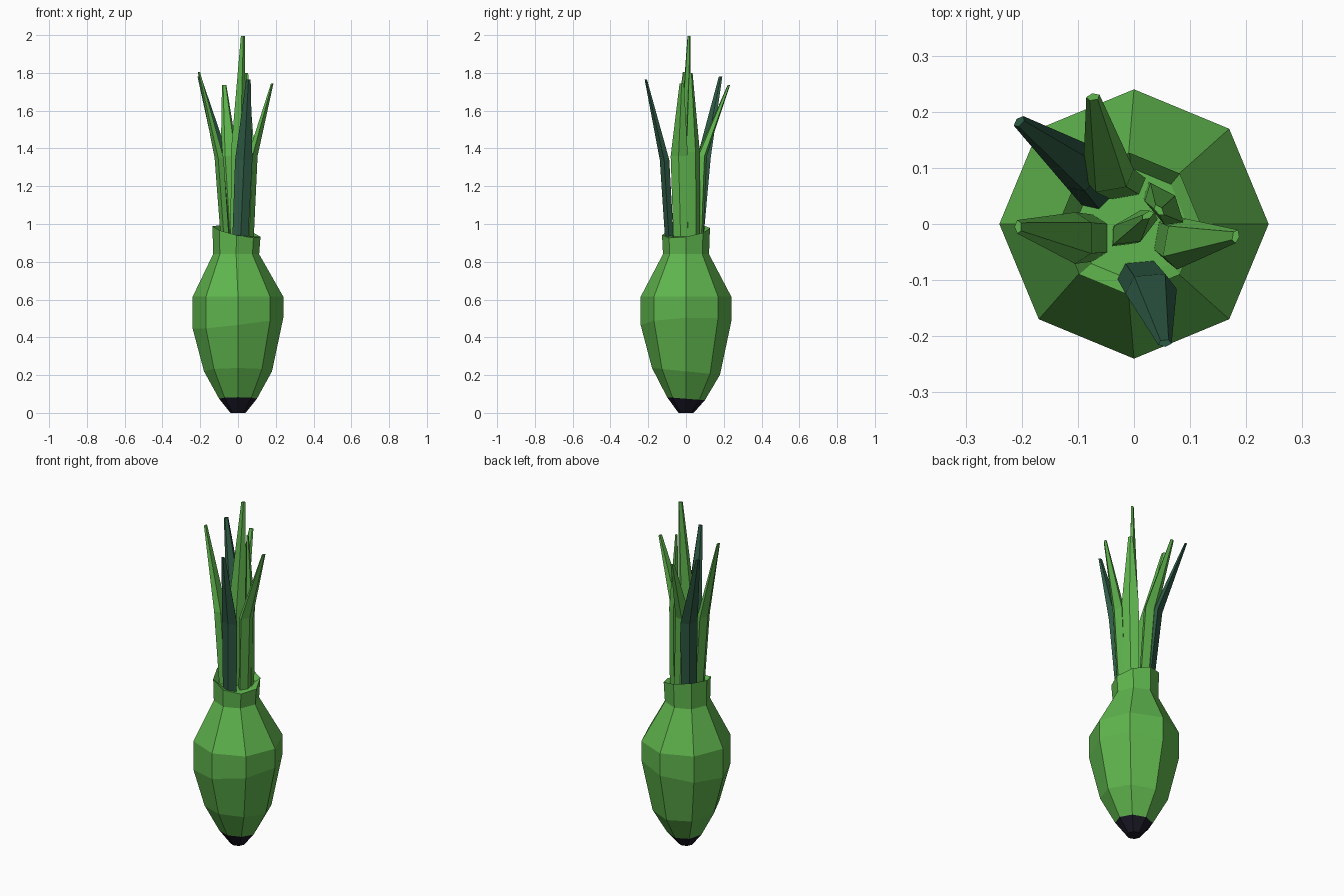
import bpy, bmesh, math
from mathutils import Vector

if "Cube" in bpy.data.objects:
    bpy.data.objects.remove(bpy.data.objects["Cube"])


def material(name, rgb):
    m = bpy.data.materials.new(name)
    m.diffuse_color = (*rgb, 1)
    m.use_nodes = True
    m.node_tree.nodes["Principled BSDF"].inputs["Base Color"].default_value = m.diffuse_color
    return m


GREEN = material("fresh green", (0.115, 0.46, 0.075))
DARK = material("deep blue green", (0.028, 0.105, 0.06))
BLACK = material("dark root", (0.011, 0.010, 0.020))


def loft(name, rings, mats, dark_below=0):
    """Skin closed rings of equal point count, capping both ends."""
    bm = bmesh.new()
    rows = [[bm.verts.new(p) for p in r] for r in rings]
    n = len(rows[0])
    bm.faces.new(rows[0][::-1])
    for i, (a, b) in enumerate(zip(rows, rows[1:])):
        for k in range(n):
            f = bm.faces.new((a[k], a[(k + 1) % n], b[(k + 1) % n], b[k]))
            f.material_index = 0
            if i < dark_below:
                f.material_index = 1
    bm.faces.new(rows[-1])
    bmesh.ops.recalc_face_normals(bm, faces=bm.faces)
    bm.faces.ensure_lookup_table()
    if dark_below:
        bm.faces[0].material_index = 1
    me = bpy.data.meshes.new(name)
    bm.to_mesh(me)
    bm.free()
    for m in mats:
        me.materials.append(m)
    ob = bpy.data.objects.new(name, me)
    bpy.context.collection.objects.link(ob)
    return ob


# Bulb: eight-sided rings (radius, height, tilt x, tilt y, centre x)
profile = [
    (0.04, 0.00, 0, 0, 0),
    (0.10, 0.075, 0, -0.08, 0),
    (0.18, 0.22, 0, -0.1, 0),
    (0.24, 0.475, 0.12, 0.04, 0),
    (0.24, 0.615, 0, 0, 0),
    (0.122, 0.84, 0, 0, -0.01),
    (0.127, 0.96, -0.22, 0.15, -0.008),
    (0.10, 0.935, 0, 0, -0.005),
]
rings = []
for r, z, tx, ty, cx in profile:
    ring = []
    for k in range(8):
        a = k * math.pi / 4
        x, y = r * math.cos(a), r * math.sin(a)
        ring.append((x + cx, y, z + tx * x + ty * y))
    rings.append(ring)
loft("bulb", rings, [GREEN, BLACK], dark_below=1)


# Leaves: base, bend and tip centres, facing angle, material
leaves = [
    ("back_left_leaf", (-0.06, 0.06, 0.93), (-0.085, 0.095, 1.35), (-0.205, 0.183, 1.78), 135, DARK),
    ("back_leaf", (-0.02, 0.07, 0.93), (-0.045, 0.085, 1.36), (-0.073, 0.227, 1.735), 100, GREEN),
    ("left_leaf", (-0.07, -0.025, 0.93), (-0.10, -0.025, 1.35), (-0.207, -0.005, 1.805), 180, GREEN),
    ("front_leaf", (0.012, -0.09, 0.935), (0.03, -0.115, 1.34), (0.055, -0.213, 1.765), 275, DARK),
    ("right_leaf", (0.062, -0.025, 0.93), (0.08, -0.035, 1.36), (0.182, -0.022, 1.745), 350, GREEN),
    ("centre_leaf", (-0.005, -0.015, 0.93), (0.0, -0.01, 1.38), (0.025, 0.015, 1.995), 300, GREEN),
    ("inner_leaf", (0.05, 0.04, 0.93), (0.055, 0.035, 1.38), (0.045, 0.025, 1.80), 40, GREEN),
]
for name, base, bend, tip, deg, mat in leaves:
    a = math.radians(deg)
    out = Vector((math.cos(a), math.sin(a), 0))
    side = Vector((-out.y, out.x, 0))
    sections = []
    for c, w, t in ((base, 0.042, 0.022), (bend, 0.046, 0.024), (tip, 0.012, 0.006)):
        c = Vector(c)
        # Flat inner side, narrower outer side
        sections.append([c - out * t - side * w * 0.6, c + out * t * 0.2 - side * w,
                         c + out * t, c + out * t * 0.2 + side * w,
                         c - out * t + side * w * 0.6])
    loft(name, sections, [mat])
